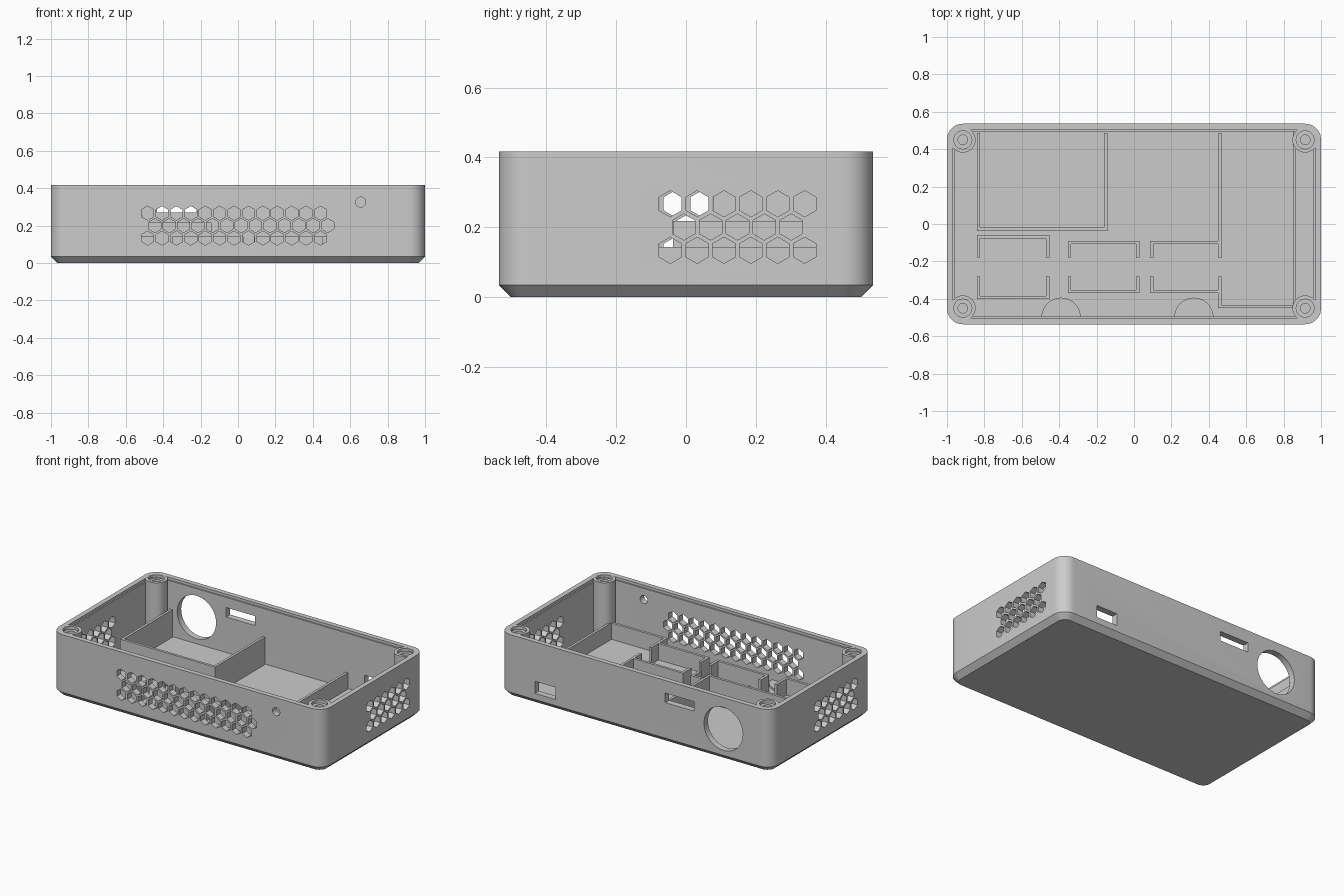
import bpy, bmesh, math

if "Cube" in bpy.data.objects:
    bpy.data.objects.remove(bpy.data.objects["Cube"])

grey = bpy.data.materials.new("plain grey")
grey.use_nodes = True
COLOUR = (0.6, 0.6, 0.6, 1)
grey.diffuse_color = COLOUR
grey.node_tree.nodes["Principled BSDF"].inputs["Base Color"].default_value = COLOUR

HX, HY, TOP, FLOOR = 1.0, 0.536, 0.417, 0.034
RIM, WALL, LEDGE = 0.033, 0.042, 0.4
CORNER = 0.085


def finish(bm, name):
    bmesh.ops.recalc_face_normals(bm, faces=bm.faces)
    mesh = bpy.data.meshes.new(name)
    bm.to_mesh(mesh)
    bm.free()
    obj = bpy.data.objects.new(name, mesh)
    bpy.context.collection.objects.link(obj)
    mesh.materials.append(grey)
    return obj


def smooth(obj):
    bpy.ops.object.select_all(action="DESELECT")
    obj.select_set(True)
    bpy.context.view_layer.objects.active = obj
    bpy.ops.object.shade_smooth_by_angle(angle=math.radians(30))


def loft(bm, rings, close=False):
    """Skin rings of equal length; cap the ends unless the loop closes."""
    loops = [[bm.verts.new(p) for p in ring] for ring in rings]
    n = len(loops[0])
    pairs = list(zip(loops, loops[1:]))
    if close:
        pairs.append((loops[-1], loops[0]))
    else:
        bm.faces.new(loops[0])
        bm.faces.new(loops[-1])
    for a, b in pairs:
        for i in range(n):
            j = (i + 1) % n
            bm.faces.new((a[i], a[j], b[j], b[i]))


def rounded_ring(inset, z, steps=10):
    r = CORNER - inset
    ring = []
    for k, (sx, sy) in enumerate(((1, 1), (-1, 1), (-1, -1), (1, -1))):
        for i in range(steps + 1):
            a = math.pi / 2 * (k + i / steps)
            ring.append((sx * (HX - CORNER) + r * math.cos(a),
                         sy * (HY - CORNER) + r * math.sin(a), z))
    return ring


def ngon(u, z, r, n):
    return [(u + r * math.sin(math.tau * i / n), z + r * math.cos(math.tau * i / n))
            for i in range(n)]


def rect(u0, u1, z0, z1):
    return [(u0, z0), (u1, z0), (u1, z1), (u0, z1)]


def punch(bm, outline, axis, side):
    """Prism through one wall, side being the wall's sign on the axis."""
    half = HX if axis == "x" else HY
    ends = (side * (half - 0.06), side * (half + 0.05))
    loft(bm, [[(d, u, z) if axis == "x" else (u, d, z) for u, z in outline] for d in ends])


# Case shell with chamfered underside and a shallow ledge inside the rim
bm = bmesh.new()
loft(bm, [rounded_ring(0.034, 0), rounded_ring(0, 0.034), rounded_ring(0, TOP),
          rounded_ring(RIM, TOP), rounded_ring(RIM, LEDGE),
          rounded_ring(WALL, LEDGE), rounded_ring(WALL, FLOOR)])
case = finish(bm, "case_shell")

# Vent and port openings
PITCH, HEX = 0.077, 0.0375
cut = bmesh.new()
for row in range(3):
    z = 0.267 - row * PITCH * 0.866
    odd = row % 2
    for i in range(13):
        punch(cut, ngon(-0.483 + (i + odd / 2) * PITCH, z, HEX, 6), "y", -1)
    for i in range(6 - odd):
        y = -0.045 + (i + odd / 2) * PITCH
        for side in (1, -1):
            punch(cut, ngon(side * y, z, HEX, 6), "x", side)
punch(cut, ngon(0.656, 0.326, 0.027, 24), "y", -1)
punch(cut, ngon(-0.65, 0.21, 0.143, 48), "y", 1)
punch(cut, rect(-0.433, -0.222, 0.27, 0.333), "y", 1)
punch(cut, rect(0.583, 0.735, 0.075, 0.155), "y", 1)
cutter = finish(cut, "opening_cutter")
cutter.hide_render = True

mod = case.modifiers.new("openings", "BOOLEAN")
mod.operation = "DIFFERENCE"
mod.solver = "EXACT"
mod.object = cutter
bpy.context.view_layer.objects.active = case
bpy.ops.object.modifier_apply(modifier=mod.name)
bpy.data.objects.remove(cutter)
smooth(case)

# Screw posts with stepped holes
PROFILE = [(0.068, FLOOR - 0.005), (0.068, TOP - 0.0005), (0.048, TOP - 0.0005),
           (0.048, TOP - 0.02), (0.026, TOP - 0.02), (0.026, FLOOR - 0.005)]
for sx, xn in ((1, "left"), (-1, "right")):
    for sy, yn in ((1, "back"), (-1, "front")):
        bm = bmesh.new()
        loft(bm, [[(sx * 0.915 + u, sy * 0.45 + v, z) for u, v in ngon(0, 0, r, 32)]
                  for r, z in PROFILE], close=True)
        smooth(finish(bm, f"screw_post_{yn}_{xn}"))


# Inner partitions, each a set of upright boxes (x0, x1, y0, y1)
def partition(name, height, boxes):
    bm = bmesh.new()
    for x0, x1, y0, y1 in boxes:
        loft(bm, [[(x, y, z) for x, y in rect(x0, x1, y0, y1)]
                  for z in (FLOOR - 0.005, height)])
    finish(bm, name)


T, LOW, HIGH = 0.017, 0.143, 0.217
GAP0, GAP1, BACK = -0.282, -0.178, 0.487


def bracket(x0, x1, y0, y1):
    """Two facing U-shaped holders with a gap between them."""
    boxes = [(x0 + T, x1 - T, y0, y0 + T), (x0 + T, x1 - T, y1 - T, y1)]
    for x in (x0, x1 - T):
        boxes += [(x, x + T, y0, GAP0), (x, x + T, GAP1, y1)]
    return boxes


partition("large_bay_walls", HIGH, [
    (-0.84, -0.84 + T, -0.037, BACK), (-0.16, -0.16 + T, -0.037, BACK),
    (-0.84 + T, -0.16, -0.037, -0.037 + T)])
partition("right_holder", LOW, bracket(-0.84, -0.453, -0.402, -0.06))
partition("middle_holder", LOW, bracket(-0.353, 0.029, -0.37, -0.091))
partition("left_holder", LOW, bracket(0.086, 0.45 + T, -0.37, -0.091))
partition("left_bay_walls", LOW, [
    (0.45, 0.45 + T, -0.091, BACK), (0.45, 0.45 + T, -0.449, -0.37),
    (0.45 + T, 0.85, -0.449, -0.449 + T), (0.85, 0.85 + T, -0.449, 0.5)])

# Half-round pads along the front wall
for name, x in (("right", -0.39), ("left", 0.32)):
    bm = bmesh.new()
    arc = [(x + 0.105 * math.cos(math.pi * i / 24),
            -0.5 + 0.106 * math.sin(math.pi * i / 24)) for i in range(25)]
    loft(bm, [[(u, v, z) for u, v in arc] for z in (FLOOR - 0.005, FLOOR + 0.012)])
    smooth(finish(bm, f"floor_pad_{name}"))
